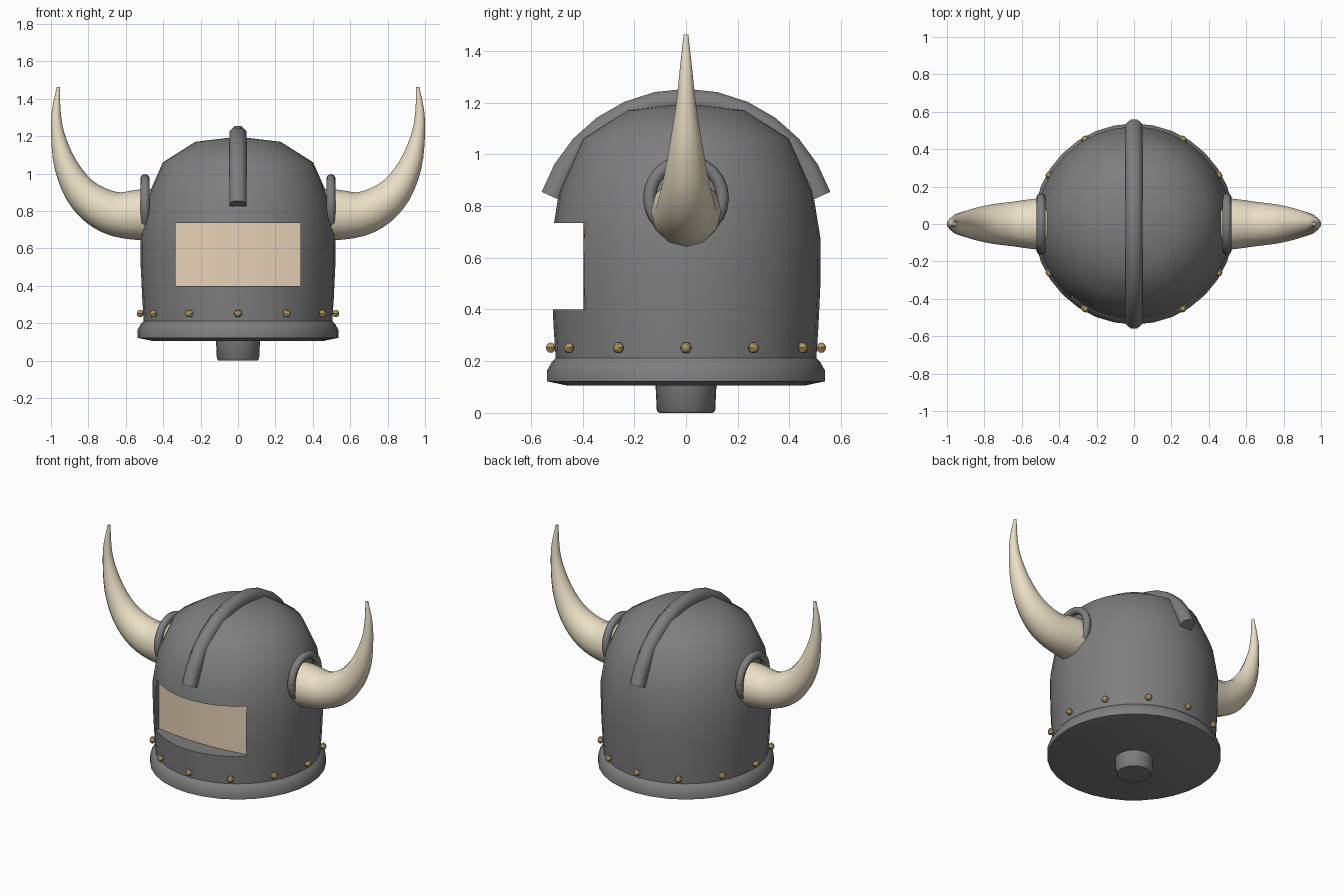
import bpy, bmesh, math
from mathutils import Vector

if "Cube" in bpy.data.objects:
    bpy.data.objects.remove(bpy.data.objects["Cube"])


def material(name, rgb):
    m = bpy.data.materials.new(name)
    m.diffuse_color = (*rgb, 1)
    m.use_nodes = True
    m.node_tree.nodes["Principled BSDF"].inputs["Base Color"].default_value = m.diffuse_color
    return m


horn_mat = material("ivory", (0.83, 0.74, 0.56))
face_mat = material("tan", (0.80, 0.64, 0.47))
brass = material("brass", (0.42, 0.31, 0.12))
steel = material("dark_steel", (0.21, 0.21, 0.215))


def finish(name, bm, mat=steel):
    bmesh.ops.recalc_face_normals(bm, faces=bm.faces)
    me = bpy.data.meshes.new(name)
    bm.to_mesh(me)
    bm.free()
    ob = bpy.data.objects.new(name, me)
    bpy.context.collection.objects.link(ob)
    me.materials.append(mat)
    return ob


def smooth(ob, angle=40):
    bpy.ops.object.select_all(action='DESELECT')
    ob.select_set(True)
    bpy.context.view_layer.objects.active = ob
    bpy.ops.object.shade_smooth_by_angle(angle=math.radians(angle))


def skin(bm, rings):
    # bridge consecutive vertex rings and cap both ends
    for a, b in zip(rings, rings[1:]):
        n = len(a)
        for i in range(n):
            bm.faces.new((a[i], a[(i + 1) % n], b[(i + 1) % n], b[i]))
    bm.faces.new(rings[0])
    bm.faces.new(rings[-1])


def lathe(name, profile, sides):
    bm = bmesh.new()
    rings = [[bm.verts.new((r * math.cos(math.tau * i / sides), r * math.sin(math.tau * i / sides), z))
              for i in range(sides)] for r, z in profile]
    skin(bm, rings)
    return finish(name, bm)


def sweep(name, path, side_axis, sides, mat=steel, turn=0.0):
    # path: (centre, radius) in a plane whose normal is side_axis
    bm = bmesh.new()
    rings = []
    for k, (p, r) in enumerate(path):
        t = (path[min(k + 1, len(path) - 1)][0] - path[max(k - 1, 0)][0]).normalized()
        n = side_axis.cross(t)
        rings.append([bm.verts.new(p + r * (math.cos(a) * side_axis + math.sin(a) * n))
                      for a in (math.tau * (i + turn) / sides for i in range(sides))])
    skin(bm, rings)
    return finish(name, bm, mat)


def catmull(pts, steps):
    pts = [Vector(p) for p in pts]
    ext = [2 * pts[0] - pts[1]] + pts + [2 * pts[-1] - pts[-2]]
    out = []
    for a, b, c, d in zip(ext, ext[1:], ext[2:], ext[3:]):
        for s in range(steps):
            t = s / steps
            out.append(0.5 * (2 * b + (c - a) * t + (2 * a - 5 * b + 4 * c - d) * t**2
                              + (3 * b - a - 3 * c + d) * t**3))
    return out + [pts[-1]]


# helmet shell with rolled rim and rounded dome
shell = lathe("helmet_shell", [
    (0.455, 0.105), (0.537, 0.122), (0.537, 0.165), (0.517, 0.2), (0.504, 0.212),
    (0.512, 0.33), (0.52, 0.50), (0.521, 0.67), (0.49, 0.86), (0.402, 1.06), (0.228, 1.17),
    (0.06, 1.19), (0.001, 1.191)], 32)

# visor opening cut into the shell
bm = bmesh.new()
bmesh.ops.create_cube(bm, size=1)
for v in bm.verts:
    v.co = (v.co.x * 0.67, -0.36 if v.co.y > 0 else -0.8, 0.5675 + v.co.z * 0.335)
cutter = finish("visor_cutter", bm)
cutter.hide_render = True
mod = shell.modifiers.new("visor", 'BOOLEAN')
mod.operation = 'DIFFERENCE'
mod.object = cutter
bpy.context.view_layer.objects.active = shell
bpy.ops.object.modifier_apply(modifier="visor")
bpy.data.objects.remove(cutter)
smooth(shell, 50)

# gently curved face panel in the opening
bm = bmesh.new()
arc = [(-0.335 + 0.67 * i / 8) for i in range(9)]
outline = [(x, -0.396 + 0.034 * (x / 0.335)**2) for x in arc] + [(0.335, -0.34), (-0.335, -0.34)]
skin(bm, [[bm.verts.new((x, y, z)) for x, y in outline] for z in (0.398, 0.737)])
smooth(finish("face_panel", bm, face_mat))

# neck stub
smooth(lathe("neck_stub", [(0.104, 0.0), (0.113, 0.01), (0.12, 0.15)], 24))

# crest over the dome
crest = []
for i in range(13):
    a = math.radians(18.5 + 143 * i / 12)
    crest.append((Vector((0, 0.545 * math.cos(a), 0.663 + 0.545 * math.sin(a))), 0.049))
smooth(sweep("crest", crest, Vector((1, 0, 0)), 8, steel, 0.5), 50)

# horns and their collars, one per side
horn = catmull([(0.44, 0.78, 0.137), (0.53, 0.779, 0.135), (0.65, 0.783, 0.119), (0.755, 0.828, 0.106),
                (0.848, 0.912, 0.086), (0.922, 1.047, 0.062), (0.963, 1.205, 0.037),
                (0.972, 1.33, 0.024), (0.96, 1.463, 0.009)], 3)
for side, label in ((1, "right"), (-1, "left")):
    path = [(Vector((side * p.x, 0, p.y)), p.z) for p in horn]
    smooth(sweep(label + "_horn", path, Vector((0, 1, 0)), 12, horn_mat))
    bpy.ops.mesh.primitive_torus_add(location=(side * 0.497, 0, 0.832), rotation=(0, math.pi / 2, 0),
                                     major_radius=0.141, minor_radius=0.025,
                                     major_segments=24, minor_segments=8)
    ring = bpy.context.object
    ring.name = label + "_horn_collar"
    ring.data.materials.append(steel)
    smooth(ring, 50)

# brass rivets around the brow
for i in range(12):
    a = math.tau * i / 12
    bpy.ops.mesh.primitive_uv_sphere_add(segments=6, ring_count=6, radius=0.023,
                                         location=(0.523 * math.cos(a), 0.523 * math.sin(a), 0.252),
                                         rotation=(0, math.pi / 2, a))
    rivet = bpy.context.object
    rivet.scale.z = 0.8
    rivet.name = f"rivet_{i + 1}"
    rivet.data.materials.append(brass)
